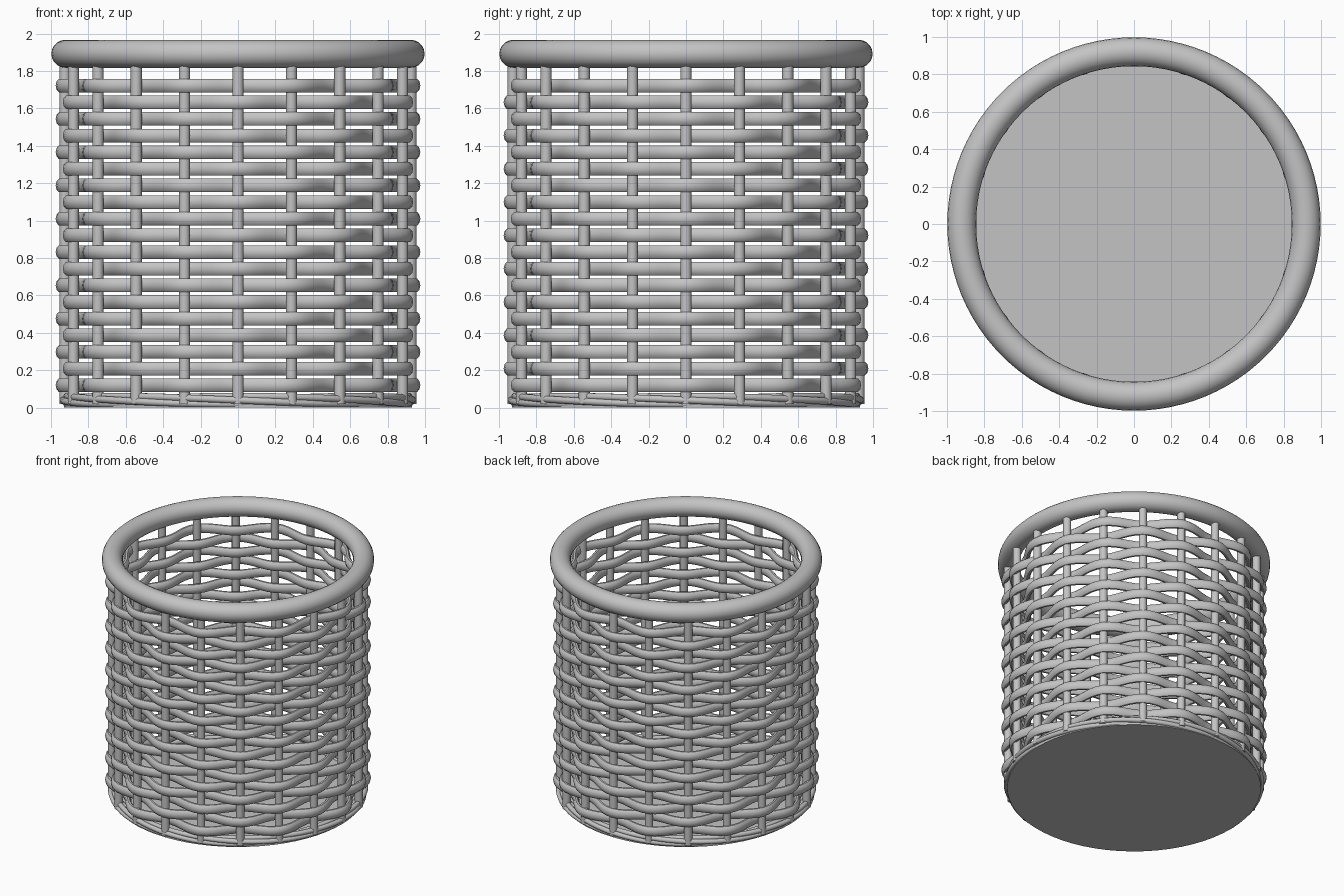
import bpy
import bmesh
from math import sin, cos, pi, tau

cube = bpy.data.objects.get("Cube")
if cube:
    bpy.data.objects.remove(cube, do_unlink=True)

GREY = (0.55, 0.55, 0.55, 1.0)
wicker = bpy.data.materials.new("wicker_grey")
wicker.use_nodes = True
wicker.diffuse_color = GREY
wicker.node_tree.nodes["Principled BSDF"].inputs["Base Color"].default_value = GREY

STAKES = 20
ROWS = 19
STAKE_RING = 0.925


def finish(name, bm):
    """Turn a bmesh into a smooth shaded object."""
    bmesh.ops.recalc_face_normals(bm, faces=bm.faces[:])
    mesh = bpy.data.meshes.new(name)
    bm.to_mesh(mesh)
    bm.free()
    mesh.materials.append(wicker)
    obj = bpy.data.objects.new(name, mesh)
    bpy.context.collection.objects.link(obj)
    bpy.ops.object.select_all(action="DESELECT")
    obj.select_set(True)
    bpy.context.view_layer.objects.active = obj
    bpy.ops.object.shade_smooth_by_angle(angle=pi / 4)
    return obj


def hoop(name, path, half_width, half_height, steps, sides):
    """Closed ring with an oval section; path(angle) gives radius and height."""
    bm = bmesh.new()
    rings = []
    for i in range(steps):
        a = tau * i / steps
        radius, z = path(a)
        ring = []
        for j in range(sides):
            b = tau * j / sides
            r = radius + half_width * cos(b)
            ring.append(bm.verts.new((r * cos(a), r * sin(a), z + half_height * sin(b))))
        rings.append(ring)
    for i, ring in enumerate(rings):
        after = rings[(i + 1) % steps]
        for j in range(sides):
            k = (j + 1) % sides
            bm.faces.new((ring[j], after[j], after[k], ring[k]))
    return finish(name, bm)


def cylinder(name, x, y, radius, bottom, top, sides):
    bm = bmesh.new()
    bmesh.ops.create_cone(bm, cap_ends=True, segments=sides, radius1=radius,
                          radius2=radius, depth=top - bottom)
    bmesh.ops.translate(bm, verts=bm.verts[:], vec=(x, y, (top + bottom) / 2))
    return finish(name, bm)


# Solid floor
cylinder("base_disc", 0, 0, 0.93, 0.0, 0.03, 64)

# Upright stakes
for i in range(STAKES):
    a = tau * i / STAKES
    cylinder(f"stake_{i + 1}", STAKE_RING * cos(a), STAKE_RING * sin(a),
             0.03, 0.02, 1.88, 12)

# Weavers passing outside and inside alternate stakes
for row in range(ROWS):
    side = 1 if row % 2 == 0 else -1
    height = 0.12 + row * 0.089

    def weave(a):
        return 0.908 + 0.042 * side * cos(a * STAKES / 2), height

    hoop(f"weaver_{row + 1}", weave, 0.025, 0.038, STAKES * 6, 10)

# Twisted strands around the foot
for strand in range(4):
    def twist(a):
        turn = strand * tau / 4 - 2 * a
        return 0.914 + 0.022 * cos(turn), 0.04 + 0.021 * sin(turn)

    hoop(f"foot_strand_{strand + 1}", twist, 0.019, 0.019, 96, 10)

# Thick rolled rim
hoop("rim", lambda a: (0.921, 1.892), 0.077, 0.075, 96, 20)
